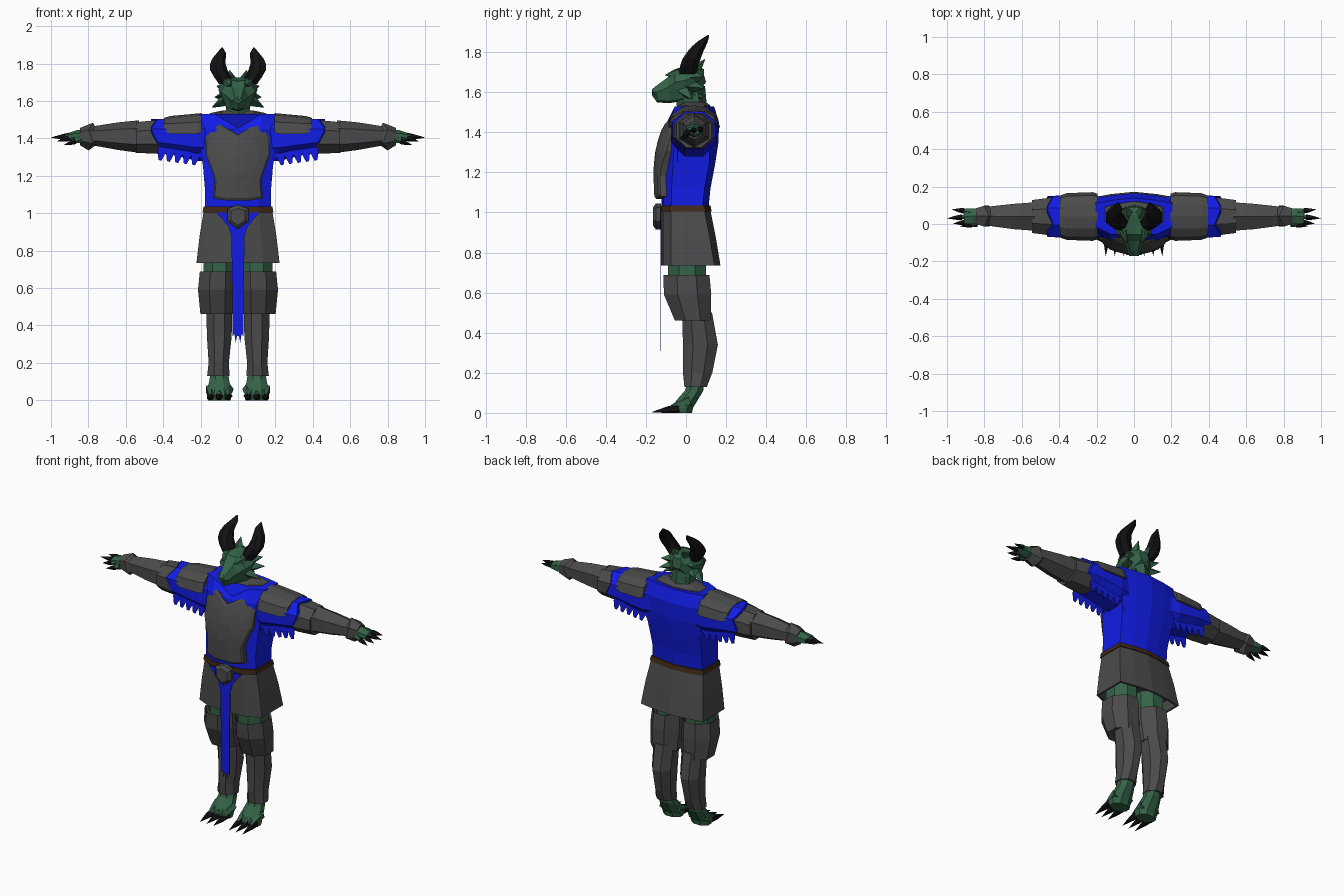
import bpy, bmesh, math
from mathutils import Vector

COLORS = {"green": (0.035, 0.125, 0.065, 1), "blue": (0.006, 0.012, 0.80, 1),
          "grey": (0.07, 0.07, 0.07, 1), "black": (0.006, 0.006, 0.007, 1),
          "brown": (0.05, 0.022, 0.008, 1)}
MATS = {}
for key, col in COLORS.items():
    MATS[key] = bpy.data.materials.new(key)
    MATS[key].diffuse_color = col


def loft(name, rings, color, mirror=False, start=True, end=True):
    """Skin a list of equally sized point rings with flat faces."""
    bm = bmesh.new()
    vs = [[bm.verts.new(p) for p in r] for r in rings]
    n = len(rings[0])
    for a, b in zip(vs, vs[1:]):
        for i in range(n):
            j = (i + 1) % n
            bm.faces.new((a[i], a[j], b[j], b[i]))
    if start:
        bm.faces.new(vs[0])
    if end:
        bm.faces.new(vs[-1])
    bmesh.ops.recalc_face_normals(bm, faces=bm.faces)
    me = bpy.data.meshes.new(name)
    bm.to_mesh(me)
    bm.free()
    ob = bpy.data.objects.new(name, me)
    bpy.context.collection.objects.link(ob)
    me.materials.append(MATS[color])
    if mirror:
        ob.modifiers.new("mirror", "MIRROR").use_mirror_merge = False
    return ob


def oct_z(z, cx, cy, rx, ry, n=8):
    k = 1 / math.cos(math.pi / n)
    return [(cx + k * rx * math.cos(a), cy + k * ry * math.sin(a), z)
            for a in [(i + .5) * 2 * math.pi / n for i in range(n)]]


def oct_x(x, cy, cz, ry, rz, n=8, jag=0):
    k = 1 / math.cos(math.pi / n)
    return [(x + jag * (i % 2), cy + k * ry * math.cos(a), cz + k * rz * math.sin(a))
            for i, a in enumerate([(i + .5) * 2 * math.pi / n for i in range(n)])]


def arch_x(x, cy, cz, ry, rz, n=6):
    return [(x, cy + ry * math.cos(math.pi * i / n), cz + rz * math.sin(math.pi * i / n) ** .8)
            if 0 < i < n else (x, cy + ry * math.cos(math.pi * i / n), cz) for i in range(n + 1)]


def body(z, w, yf, yb, dip=0):
    half = [(0, yf, z - dip), (.6 * w, yf + .01, z), (w, yf + .05, z),
            (w, yb - .03, z), (.55 * w, yb - .012, z), (0, yb, z)]
    return half + [(-x, y, h) for x, y, h in half[-2:0:-1]]


def spike(name, base, tip, r, color, mirror=True, n=5, flat=1.0):
    b, t = Vector(base), Vector(tip)
    d = (t - b).normalized()
    u = d.cross(Vector((0, 0, 1))).normalized()
    v = u.cross(d)
    def ring(c, s):
        return [c + s * (u * math.cos(2 * math.pi * i / n) + flat * v * math.sin(2 * math.pi * i / n))
                for i in range(n)]
    return loft(name, [ring(b, r), ring(b.lerp(t, .4), r * .75), ring(t, r * .03)], color, mirror)


def plate(name, pts, y, thick, color, mirror=False):
    return loft(name, [[(x, y, z) for x, z in pts], [(x, y + thick, z) for x, z in pts]], color, mirror)


def both(half):
    return half + [(-x, z) for x, z in half[::-1] if x > 0]


# tunic and collar
loft("tunic", [body(1.02, .178, -.122, .112), body(1.12, .176, -.122, .122),
               body(1.24, .186, -.115, .145), body(1.35, .20, -.108, .162),
               body(1.45, .215, -.095, .165), body(1.53, .205, -.065, .14, .075)], "blue")
loft("collar", [body(1.50, .19, -.04, .13), body(1.535, .15, -.035, .12),
                body(1.55, .08, -.025, .10)], "grey")

# domed breastplate
edge = both([(0, 1.42), (.06, 1.455), (.11, 1.48), (.15, 1.465), (.172, 1.40), (.172, 1.31),
             (.14, 1.23), (.125, 1.18), (.133, 1.08), (.06, 1.068), (0, 1.066)][0:10])


def dome(s, push=0):
    out = []
    for x, z in edge:
        x, z = x * s, 1.26 + (z - 1.26) * s
        out.append((x, -.163 + .9 * max(0, z - 1.2) ** 2 + 1.6 * x * x + push, z))
    return out


loft("breastplate", [dome(1, .05), dome(1, .008), dome(.93), dome(.6), dome(.25)], "grey")

# belt, buckle, skirt and hanging cloth
loft("belt", [body(1.005, .189, -.132, .128), body(1.035, .184, -.131, .122)], "brown")
buckle = [(0, 1.045), (.055, 1.025), (.055, .955), (0, .915), (-.055, .955), (-.055, 1.025)]
loft("buckle", [[(x, -.125, z) for x, z in buckle], [(x, -.15, z) for x, z in buckle],
                [(x * .7, -.165, .98 + (z - .98) * .7) for x, z in buckle]], "grey")
loft("skirt", [body(1.02, .182, -.124, .12), body(.88, .205, -.124, .148), body(.735, .222, -.124, .172),
               body(.735, .21, -.112, .158), body(.80, .20, -.112, .15)], "grey")
plate("hanging_cloth", both([(0, 1.0), (.118, 1.005), (.085, .97), (.05, .925), (.036, .88),
                             (.03, .6), (.03, .34), (.02, .355), (.012, .31), (.005, .345)]),
      -.130, .004, "blue")

# sleeves with ragged edges
loft("sleeve", [oct_x(.15, .04, 1.40, .10, .12), oct_x(.22, .04, 1.40, .115, .12),
                oct_x(.36, .04, 1.41, .115, .095), oct_x(.43, .04, 1.415, .108, .088, jag=.035)],
     "blue", True)
fringe = [(.17, 1.37), (.42, 1.37), (.43, 1.335)]
for i in range(5):
    x = .40 - .045 * i
    fringe += [(x + .025, 1.285 - .006 * i), (x + .01, 1.28 - .006 * i), (x - .015, 1.325 - .006 * i)]
fringe.append((.17, 1.24))
plate("sleeve_fringe_front", fringe, -.045, .006, "blue", True)
plate("sleeve_fringe_back", fringe, .115, .006, "blue", True)

# arm armour
loft("shoulder_guard", [arch_x(.195, .04, 1.43, .122, .105), arch_x(.22, .04, 1.425, .13, .108),
                        arch_x(.36, .04, 1.425, .125, .095), arch_x(.395, .04, 1.44, .112, .07)], "grey", True)
loft("upper_arm_guard", [oct_x(.38, .04, 1.41, .10, .09), oct_x(.43, .04, 1.408, .103, .09),
                         oct_x(.545, .04, 1.405, .088, .082), oct_x(.545, .04, 1.405, .07, .07)], "grey", True)
loft("forearm_guard", [oct_x(.53, .04, 1.41, .076, .075, 6), oct_x(.64, .04, 1.412, .068, .064, 6),
                       oct_x(.79, .042, 1.414, .05, .042, 6)], "grey", True)
loft("cuff", [oct_x(.765, .042, 1.412, .046, .045, 6), oct_x(.80, .042, 1.41, .056, .064, 6, -.025),
              oct_x(.845, .042, 1.41, .042, .04, 6)], "grey", True)

# hands and claws
loft("hand", [oct_x(.80, .042, 1.41, .035, .033, 6), oct_x(.86, .042, 1.41, .042, .03, 6),
              oct_x(.91, .04, 1.408, .038, .018, 6)], "green", True)
for base, tip in (((.90, .04, 1.41), (1.0, .03, 1.405)), ((.89, .07, 1.415), (.975, .078, 1.41)),
                  ((.89, .012, 1.405), (.965, .002, 1.385)), ((.855, .0, 1.39), (.93, -.012, 1.365))):
    b, t = Vector(base), Vector(tip)
    spike("finger", b - (t - b) * .2, b.lerp(t, .6), .018, "green")
    spike("finger_claw", b.lerp(t, .2), t, .0165, "black")

# legs
loft("thigh", [oct_z(.82, .1, .005, .085, .095), oct_z(.64, .1, .005, .085, .095)], "green", True)
loft("thigh_guard", [oct_z(.67, .108, .002, .088, .10), oct_z(.688, .107, .002, .097, .115),
                     oct_z(.59, .111, .008, .103, .118), oct_z(.46, .108, .035, .093, .09),
                     oct_z(.47, .108, .04, .07, .07)], "grey", True)
loft("shin_guard", [oct_z(.50, .1, .055, .07, .075), oct_z(.34, .1, .072, .066, .087),
                    oct_z(.20, .103, .058, .054, .073), oct_z(.13, .105, .048, .06, .056),
                    oct_z(.135, .105, .048, .045, .045)], "grey", True)

# feet
loft("foot", [oct_z(.16, .1, .052, .047, .04), oct_z(.11, .1, .04, .052, .046),
              oct_z(.06, .1, .003, .063, .053), oct_z(.025, .1, -.015, .066, .05),
              oct_z(0, .1, -.012, .06, .042)], "green", True)
for x in (.053, .1, .147):
    spike("toe", (x, .02, .06), (x, -.11, .015), .03, "green")
    spike("toe_claw", (x, -.035, .0235), (x * 1.03, -.17, .004), .024, "black")

# head, lofted from snout to nape
head = []
for y, w, zb, zt in ((-.17, .026, 1.585, 1.615), (-.145, .036, 1.55, 1.635), (-.09, .055, 1.545, 1.675),
                     (-.055, .092, 1.55, 1.715), (.0, .105, 1.565, 1.725), (.05, .095, 1.585, 1.735),
                     (.09, .035, 1.64, 1.715)):
    m = zb + (zt - zb) * .6
    half = [(0, y, zt - .01), (.6 * w, y, zt), (w, y, m), (.65 * w, y + .01, zb + .01), (0, y, zb)]
    head.append(half + [(-a, b, c) for a, b, c in half[3:0:-1]])
loft("head", head, "green")
loft("neck", [oct_z(1.42, 0, .02, .07, .085, 6), oct_z(1.52, 0, .03, .062, .065, 6),
              oct_z(1.63, 0, .02, .07, .065, 6)], "green")
spike("brow", (.055, -.03, 1.695), (.04, -.105, 1.685), .03, "green")

# cheek and nape fins
for base, tip in (((.06, -.01, 1.61), (.14, .03, 1.565)), ((.06, .02, 1.63), (.125, .095, 1.62)),
                  ((.06, .03, 1.67), (.115, .09, 1.68)), ((.03, .03, 1.69), (.045, .095, 1.765)),
                  ((.03, .03, 1.60), (.06, .085, 1.57))):
    spike("fin", base, tip, .04, "green", n=4, flat=.8)

# horns
loft("horn", [oct_z(z, x, y, r, r * .95, 7) for z, x, y, r in
              ((1.69, .06, .01, .042), (1.73, .085, .015, .044), (1.765, .105, .027, .044),
               (1.80, .110, .045, .039), (1.83, .102, .065, .033), (1.855, .09, .085, .024),
               (1.885, .085, .112, .004))], "black", True)
